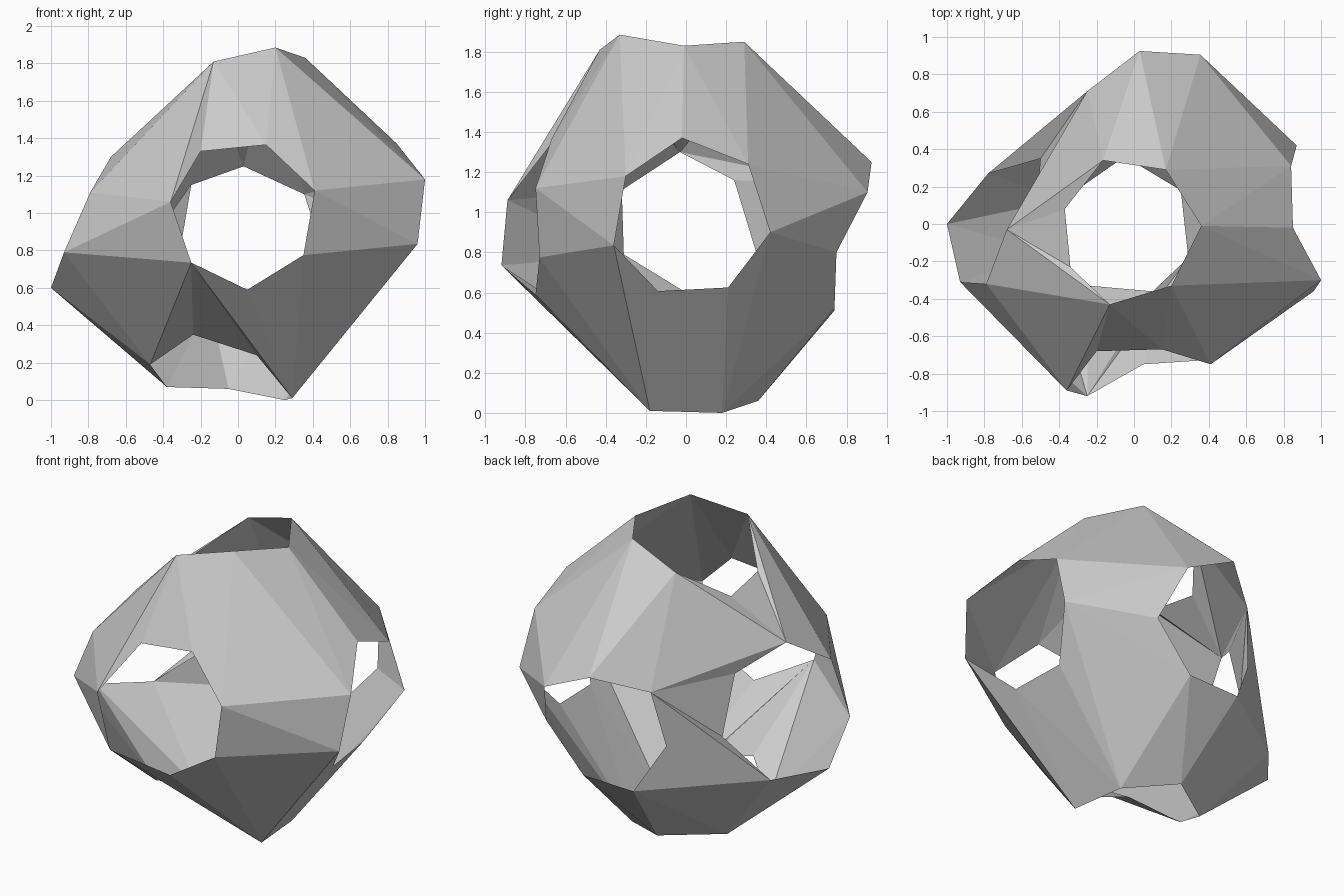
import bpy, bmesh, math
from mathutils import Vector

if "Cube" in bpy.data.objects:
    bpy.data.objects.remove(bpy.data.objects["Cube"])

CENTRE = Vector((0, 0, 0.94))
CAP = math.radians(25)   # angular radius of each opening on the guide sphere

# rim of each of the six openings: outward axis and its seven corner points
RIMS = {
    "front": ((0, -1, 0), [(-.36, -.89, 1.06), (-.20, -.68, 1.33), (.15, -.67, 1.365), (.41, -.75, 1.12),
                           (.35, -.73, .775), (.05, -.75, .59), (-.25, -.92, .735)]),
    "right": ((1, 0, 0), [(1.0, -.30, 1.18), (.85, -.02, 1.37), (.84, .31, 1.24), (.87, .42, .90),
                          (.735, .21, .625), (.765, -.14, .607), (.96, -.36, .835)]),
    "back": ((0, 1, 0), [(.03, .925, 1.25), (.355, .905, 1.10), (.45, .75, .80), (.20, .74, .52),
                         (-.15, .74, .51), (-.31, .64, .80), (-.25, .71, 1.15)]),
    "left": ((-1, 0, 0), [(-.68, -.03, 1.30), (-.79, -.32, 1.11), (-.93, -.31, .79), (-1.0, 0, .60),
                          (-.78, .27, .57), (-.50, .35, .80), (-.51, .24, 1.16)]),
    "top": ((0, 0, 1), [(-.13, -.43, 1.81), (.20, -.33, 1.885), (.36, -.01, 1.83), (.17, .29, 1.85),
                        (-.165, .34, 1.745), (-.37, .08, 1.55), (-.34, -.23, 1.58)]),
    "bottom": ((0, 0, -1), [(.25, .18, 0), (.29, -.18, .01), (.10, -.36, .24), (-.24, -.33, .35),
                            (-.47, -.15, .19), (-.38, .13, .07), (-.05, .36, .06)]),
}

# place every rim as a circle on a guide sphere
bm = bmesh.new()
shape, rim_of = {}, {}
for name, (axis, points) in RIMS.items():
    axis = Vector(axis)
    middle = sum((Vector(p) for p in points), Vector()) / len(points)
    # keep a little of the rim's own sideways offset
    offset = middle - CENTRE
    axis_tilted = (axis + 0.5 * (offset - offset.project(axis))).normalized()
    for p in points:
        side = Vector(p) - middle
        side = (side - side.project(axis_tilted)).normalized()
        v = bm.verts.new(axis_tilted * math.cos(CAP) + side * math.sin(CAP))
        shape[v], rim_of[v] = Vector(p), name

# skin the sphere, open the caps, then move the corners to their real places
bmesh.ops.convex_hull(bm, input=bm.verts[:], use_existing_faces=False)
caps = [f for f in bm.faces if len({rim_of[v] for v in f.verts}) == 1]
bmesh.ops.delete(bm, geom=caps, context='FACES_ONLY')
for e in [e for e in bm.edges if not e.link_faces]:
    bm.edges.remove(e)
bmesh.ops.recalc_face_normals(bm, faces=bm.faces[:])
for v, co in shape.items():
    v.co = co
bm.normal_update()


def tri_normal(a, b, c):
    return (b.co - a.co).cross(c.co - a.co).normalized()


def flip_valley(e):
    """Turn a creased-in diagonal into a ridge when the result stays sound."""
    if len(e.link_faces) != 2 or e.calc_face_angle_signed(0) > -0.01:
        return False
    (l1, l2) = e.link_loops
    p, q = l1.vert, l1.link_loop_next.vert
    a, b = l1.link_loop_prev.vert, l2.link_loop_prev.vert
    if rim_of[a] == rim_of[b] or bm.edges.get((a, b)):
        return False
    old = l1.face.normal + l2.face.normal
    n1, n2 = tri_normal(a, p, b), tri_normal(b, q, a)
    if n1.dot(old) < 0.1 or n2.dot(old) < 0.1:
        return False
    if bmesh.utils.edge_rotate(e, True) is None:
        return False
    bm.normal_update()
    return True


# bulge the panels outward
for _ in range(60):
    if not any(flip_valley(e) for e in bm.edges[:]):
        break

mesh = bpy.data.meshes.new("faceted_shell")
bm.to_mesh(mesh)
bm.free()
shell = bpy.data.objects.new("faceted_shell", mesh)
bpy.context.collection.objects.link(shell)
